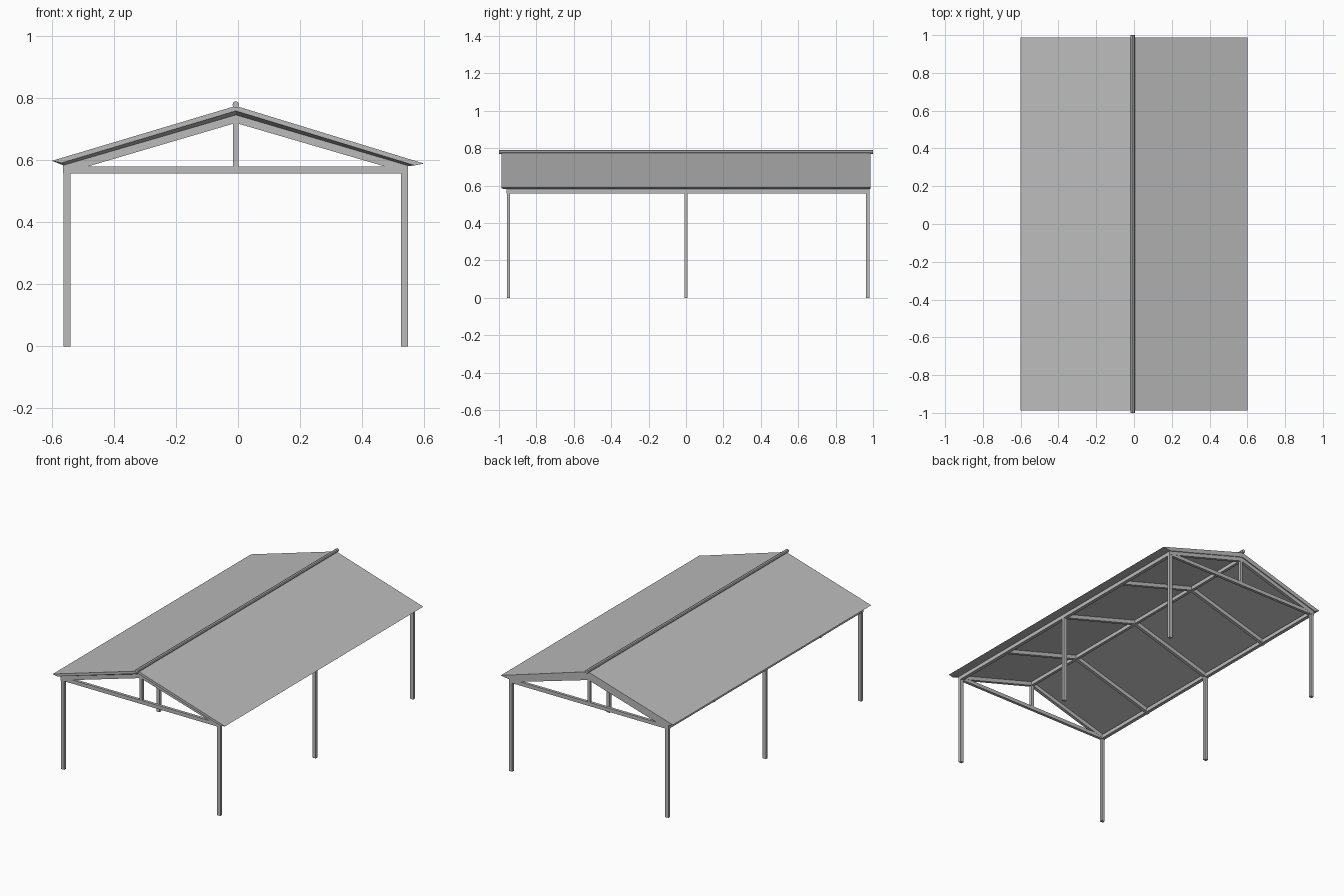
import bpy
import math

cube = bpy.data.objects.get("Cube")
if cube:
    bpy.data.objects.remove(cube, do_unlink=True)

grey = bpy.data.materials.new("plain grey")
grey.use_nodes = True
colour = (0.5, 0.5, 0.5, 1)
grey.diffuse_color = colour
grey.node_tree.nodes["Principled BSDF"].inputs["Base Color"].default_value = colour

LEFT, RIDGE, RIGHT = 0.537, -0.007, -0.552   # post lines and ridge line in x
FRONT, BACK = -0.949, 0.971                  # end frames in y
WIDTH = 0.02


def add_mesh(name, verts, faces):
    mesh = bpy.data.meshes.new(name)
    mesh.from_pydata(verts, [], faces)
    mesh.materials.append(grey)
    obj = bpy.data.objects.new(name, mesh)
    bpy.context.collection.objects.link(obj)
    return obj


def box(name, x0, x1, y0, y1, z0, z1):
    """Axis-aligned beam between two corners."""
    verts = [(x, y, z) for x in (x0, x1) for y in (y0, y1) for z in (z0, z1)]
    faces = [(0, 1, 3, 2), (4, 6, 7, 5), (0, 4, 5, 1),
             (2, 3, 7, 6), (0, 2, 6, 4), (1, 5, 7, 3)]
    return add_mesh(name, verts, faces)


def chevron_rafter(name, y):
    """Pair of rafters meeting under the ridge, with plumb-cut ends."""
    low = [(-0.565, 0.557), (RIDGE, 0.721), (0.548, 0.559)]
    verts = [(x, y + s * WIDTH / 2, z + lift)
             for s in (-1, 1) for lift in (0, 0.028) for x, z in low]
    faces = [(0, 3, 9, 6), (2, 8, 11, 5)]
    for i in (0, 1):
        faces += [(i, i + 1, i + 4, i + 3), (i + 6, i + 9, i + 10, i + 7),
                  (i, i + 6, i + 7, i + 1), (i + 3, i + 4, i + 10, i + 9)]
    return add_mesh(name, verts, faces)


# Posts and eave beams on both long sides
for side, x in (("left", LEFT), ("right", RIGHT)):
    for place, y in (("front", FRONT), ("middle", 0), ("back", BACK)):
        box(f"{side}_{place}_post", x - 0.011, x + 0.011,
            y - 0.009, y + 0.009, 0, 0.56)
    box(f"{side}_eave_beam", x - 0.011, x + 0.011,
        FRONT - 0.009, BACK + 0.009, 0.559, 0.583)

# End trusses: tie beam and king post
for place, y in (("front", FRONT), ("back", BACK)):
    box(f"{place}_tie_beam", RIGHT - 0.011, LEFT + 0.011,
        y - 0.009, y + 0.009, 0.558, 0.581)
    box(f"{place}_king_post", RIDGE - 0.009, RIDGE + 0.009,
        y - 0.009, y + 0.009, 0.575, 0.735)

# Rafters and the beam under the ridge
for i, y in enumerate((FRONT, -0.54, 0, 0.52, BACK)):
    chevron_rafter(f"rafter_{i + 1}", y)
box("ridge_beam", RIDGE - 0.009, RIDGE + 0.009,
    FRONT, BACK, 0.721, 0.744)

# Roof slab: pointed eaves, thin undercut front edge, full-depth back edge
top = [(-0.6, 0.599), (RIDGE, 0.776), (0.6, 0.59)]
lip = [(-0.57, 0.592), (RIDGE, 0.76), (0.57, 0.584)]
under = [(-0.563, 0.584), (RIDGE, 0.746), (0.55, 0.582)]
END = 0.987
rings = [(top, -END), (lip, -END), (under, -0.957), (under, END), (top, END)]
verts = [(x, y, z) for ring, y in rings for x, z in ring]
faces = []
for r in range(5):
    a, b = 3 * r, 3 * ((r + 1) % 5)
    faces += [(a + i, a + i + 1, b + i + 1, b + i) for i in (0, 1)]
faces += [tuple(range(0, 15, 3)), tuple(range(14, 0, -3))]
roof = add_mesh("roof", [(x, y, z) for x, y, z in verts], faces)

# Ridge cap tube
bpy.ops.mesh.primitive_cylinder_add(vertices=8, radius=0.011, depth=2,
                                    location=(RIDGE, 0, 0.78),
                                    rotation=(math.pi / 2, 0, 0))
cap = bpy.context.object
cap.name = "ridge_cap"
cap.data.materials.append(grey)

# Consistent outward normals
for obj in list(bpy.context.collection.objects):
    if obj.type == 'MESH' and obj.data.materials and obj.data.materials[0] == grey:
        bpy.context.view_layer.objects.active = obj
        bpy.ops.object.select_all(action='DESELECT')
        obj.select_set(True)
        bpy.ops.object.mode_set(mode='EDIT')
        bpy.ops.mesh.select_all(action='SELECT')
        bpy.ops.mesh.normals_make_consistent(inside=False)
        bpy.ops.object.mode_set(mode='OBJECT')
